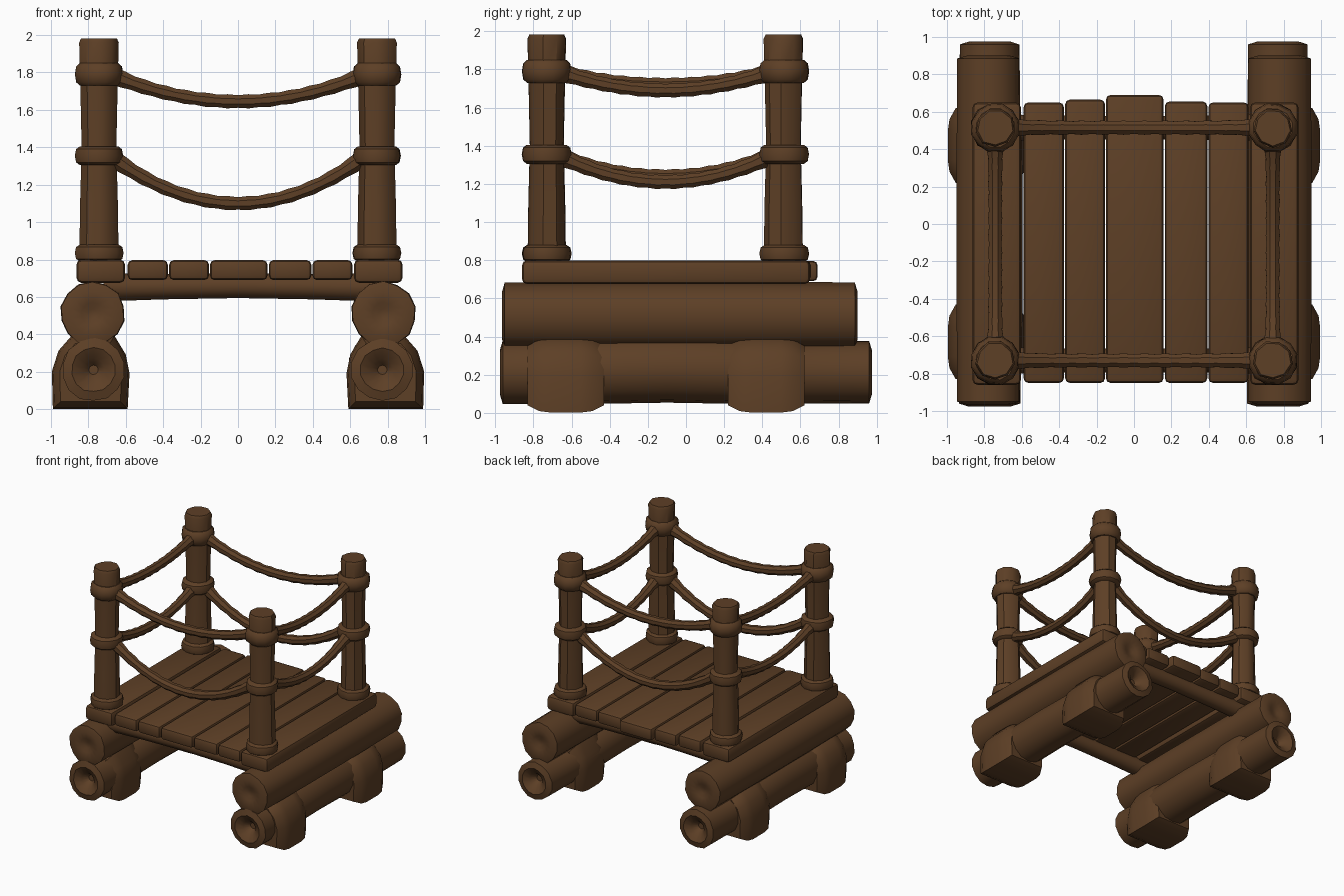
import bpy, bmesh, math, random
from mathutils import Vector

random.seed(4)
if "Cube" in bpy.data.objects:
    bpy.data.objects.remove(bpy.data.objects["Cube"])

wood = bpy.data.materials.new("brown wood")
wood.use_nodes = True
BROWN = (0.11, 0.05, 0.019, 1)
wood.diffuse_color = BROWN
bsdf = wood.node_tree.nodes["Principled BSDF"]
bsdf.inputs["Base Color"].default_value = BROWN
bsdf.inputs["Roughness"].default_value = 0.9


def finish(name, bm, angle=40):
    bmesh.ops.recalc_face_normals(bm, faces=bm.faces)
    mesh = bpy.data.meshes.new(name)
    bm.to_mesh(mesh)
    bm.free()
    mesh.materials.append(wood)
    ob = bpy.data.objects.new(name, mesh)
    bpy.context.collection.objects.link(ob)
    bpy.ops.object.select_all(action='DESELECT')
    ob.select_set(True)
    bpy.context.view_layer.objects.active = ob
    bpy.ops.object.shade_smooth_by_angle(angle=math.radians(angle))
    return ob


def tube(name, points, radii, sides, axis=None, jitter=0.0):
    """Sweep a ring along points; a fixed axis allows inward dimples."""
    bm = bmesh.new()
    points = [Vector(p) for p in points]
    rings = []
    wobble = [1 + random.uniform(-jitter, jitter) for _ in range(sides)]
    for i, (p, r) in enumerate(zip(points, radii)):
        t = axis or points[min(i + 1, len(points) - 1)] - points[max(i - 1, 0)]
        t = Vector(t).normalized()
        ref = Vector((1, 0, 0)) if abs(t.z) > 0.9 else Vector((0, 0, 1))
        u = t.cross(ref).normalized()
        v = t.cross(u)
        ring = []
        for k in range(sides):
            a = math.tau * (k + 0.5) / sides
            ring.append(bm.verts.new(p + (u * math.cos(a) + v * math.sin(a)) * r * wobble[k]))
        rings.append(ring)
    for a, b in zip(rings, rings[1:]):
        for k in range(sides):
            n = (k + 1) % sides
            bm.faces.new((a[k], a[n], b[n], b[k]))
    bm.faces.new(rings[0])
    bm.faces.new(rings[-1])
    return finish(name, bm)


def box(name, x, y, z, bevel):
    """Rounded block from (low, high) ranges."""
    bm = bmesh.new()
    bmesh.ops.create_cube(bm, size=1)
    for v in bm.verts:
        v.co = Vector([r[0] if c < 0 else r[1] for c, r in zip(v.co, (x, y, z))])
    bmesh.ops.bevel(bm, geom=bm.edges[:], offset=bevel, segments=2, affect='EDGES', profile=0.5)
    return finish(name, bm)


def log(name, x, stations, dimple):
    """Log along y from (y, z, radius) stations with hollowed ends."""
    (y0, z0, r0), (y1, z1, r1) = stations[0], stations[-1]
    start = [(y0 + dimple, z0, 0.025), (y0 + dimple * 0.4, z0, 0.06), (y0, z0, r0 * 0.7)]
    end = [(y1, z1, r1 * 0.7), (y1 - dimple * 0.4, z1, 0.06), (y1 - dimple, z1, 0.025)]
    path = start + [(y0 + 0.015, z0, r0)] + stations[1:-1] + [(y1 - 0.015, z1, r1)] + end
    tube(name, [(x, y, z) for y, z, r in path], [r for y, z, r in path], 14, (0, 1, 0), 0.03)


def foot(name, side, y):
    """Broad swelling under the lower log, lofted from a front outline."""
    outline = [(0.59, 0.01), (0.99, 0.01), (0.995, 0.21), (0.96, 0.32),
               (0.89, 0.4), (0.66, 0.4), (0.6, 0.3), (0.58, 0.2)]
    bm = bmesh.new()
    rings = []
    for dy, s in ((-0.2, 0.8), (-0.14, 0.96), (-0.08, 1), (0.08, 1), (0.14, 0.96), (0.2, 0.8)):
        rings.append([bm.verts.new((side * (0.785 + (x - 0.785) * s), y + dy, 0.2 + (z - 0.2) * s))
                      for x, z in outline])
    for a, b in zip(rings, rings[1:]):
        for k in range(len(outline)):
            n = (k + 1) % len(outline)
            bm.faces.new((a[k], a[n], b[n], b[k]))
    bm.faces.new(rings[0])
    bm.faces.new(rings[-1])
    bmesh.ops.translate(bm, verts=bm.verts, vec=(0, 0, -0.008))
    finish(name, bm, 50)


def rope(name, a, b, sag):
    """Hanging rope with a gentle lumpy twist."""
    a, b = Vector(a), Vector(b)
    count = 25
    pts, radii = [], []
    for i in range(count):
        t = i / (count - 1)
        p = a.lerp(b, t)
        p.z -= sag * (1 - (2 * t - 1) ** 2)
        pts.append(p)
        radii.append(0.038 + (0.003 if i % 2 else -0.002) + 0.012 * abs(2 * t - 1) ** 6)
    tube(name, pts, radii, 8)


FRONT, BACK, POST_X = -0.73, 0.515, 0.742

# Log foundations, feet and side rails
for side, label in ((1, "left"), (-1, "right")):
    log(label + "_lower_log", side * 0.772,
        [(-0.975, 0.21, 0.168), (-0.78, 0.21, 0.168), (-0.68, 0.22, 0.18), (-0.1, 0.23, 0.18),
         (0.48, 0.22, 0.18), (0.56, 0.21, 0.165), (0.975, 0.21, 0.163)], 0.08)
    log(label + "_upper_log", side * 0.778,
        [(-0.965, 0.51, 0.17), (-0.4, 0.51, 0.174), (0.3, 0.51, 0.174), (0.9, 0.51, 0.17)], 0.025)
    foot(label + "_front_foot", side, -0.63)
    foot(label + "_back_foot", side, 0.42)
    mid = side * 0.742 + 0.008
    box(label + "_side_rail", (mid - 0.13, mid + 0.13), (-0.86, 0.65), (0.675, 0.8), 0.028)

# Cross beams under the deck
for y, label in ((FRONT, "front"), (BACK, "back")):
    tube(label + "_cross_beam",
         [(x, y, 0.648 + 0.012 * (1 - abs(x))) for x in (-0.72, -0.4, 0, 0.4, 0.72)],
         [0.075, 0.068, 0.066, 0.068, 0.075], 10)

# Deck planks
planks = [(-0.59, -0.375, 0.65), (-0.368, -0.155, 0.665), (-0.15, 0.158, 0.69),
          (0.165, 0.392, 0.655), (0.398, 0.612, 0.65)]
for i, (x0, x1, back) in enumerate(planks):
    box("deck_plank_%d" % (i + 1), (x0, x1), (-0.85, back), (0.69, 0.797), 0.025)

# Posts with rope bindings
for sx, lr in ((1, "left"), (-1, "right")):
    for y, fb in ((FRONT, "front"), (BACK, "back")):
        x = sx * POST_X
        label = fb + "_" + lr
        profile = [(0.75, 0.105), (1.1, 0.1), (1.4, 0.092), (1.78, 0.1), (1.96, 0.105), (1.982, 0.095)]
        tube(label + "_post", [(x, y, z) for z, r in profile], [r for z, r in profile],
             9, (0, 0, 1), 0.04)
        for z, h, name in ((0.835, 0.045, "base"), (1.355, 0.05, "middle"), (1.79, 0.06, "top")):
            ring = [(-1, 0.105), (-0.7, 0.125), (0, 0.132), (0.7, 0.125), (1, 0.105)]
            tube(label + "_" + name + "_binding", [(x, y, z + h * t) for t, r in ring],
                 [r for t, r in ring], 12, (0, 0, 1), 0.03)

# Hanging ropes on all four sides
for z, name, front_sag, side_sag in ((1.785, "upper", 0.14, 0.08), (1.345, "lower", 0.245, 0.12)):
    inner = POST_X - 0.07
    for y, fb in ((FRONT, "front"), (BACK, "back")):
        rope(fb + "_" + name + "_rope", (-inner, y, z), (inner, y, z), front_sag)
    for sx, lr in ((1, "left"), (-1, "right")):
        rope(lr + "_" + name + "_rope", (sx * POST_X, FRONT + 0.07, z),
             (sx * POST_X, BACK - 0.07, z), side_sag + (0.015 if sx > 0 else -0.015))
